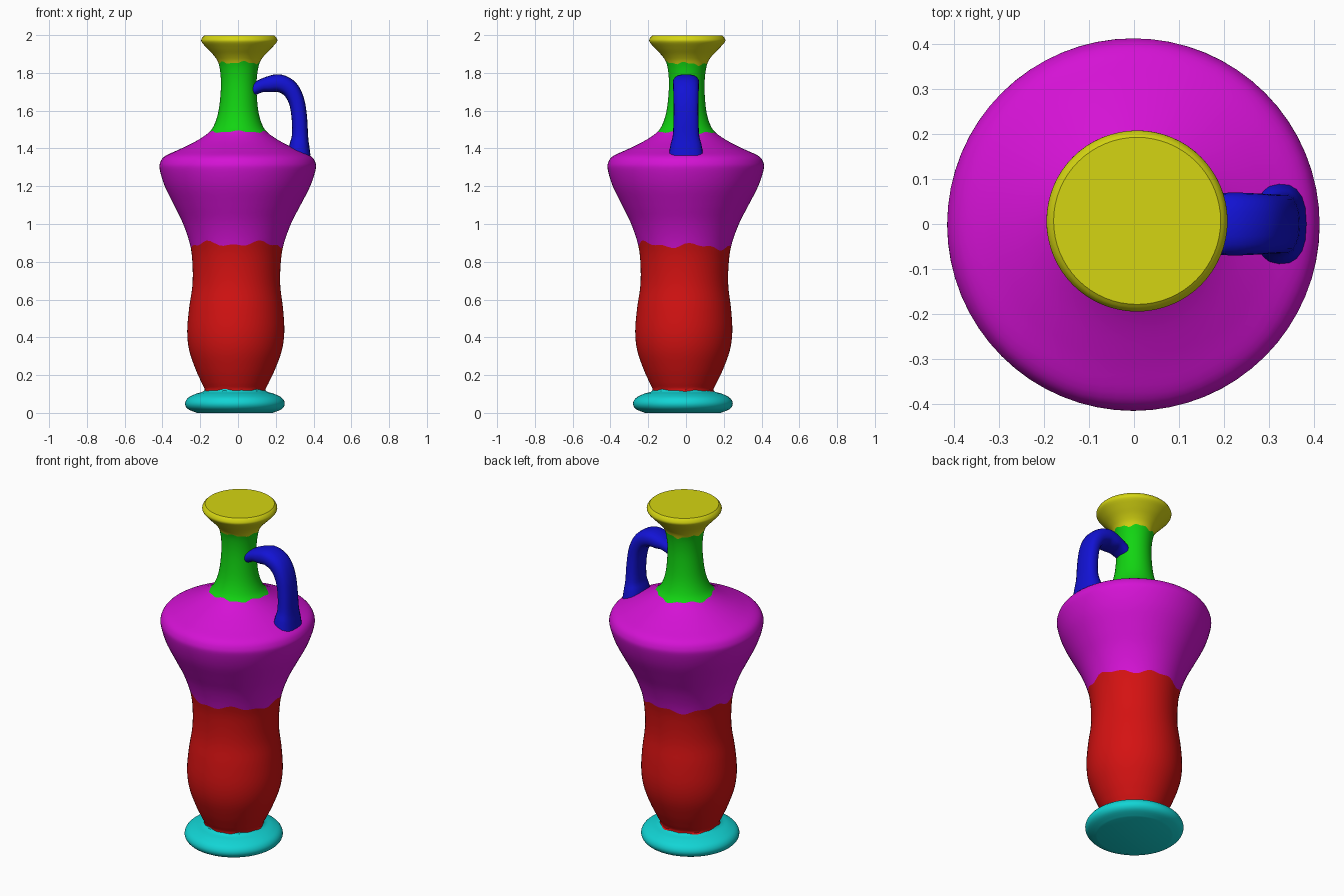
import bpy, bmesh, math
from mathutils import Vector

cube = bpy.data.objects.get("Cube")
if cube:
    bpy.data.objects.remove(cube, do_unlink=True)

HI, LO = 0.66, 0.006
SEGMENTS = 64


def material(name, r, g, b):
    mat = bpy.data.materials.new(name)
    mat.use_nodes = True
    colour = (r, g, b, 1)
    mat.diffuse_color = colour
    bsdf = mat.node_tree.nodes["Principled BSDF"]
    bsdf.inputs["Base Color"].default_value = colour
    bsdf.inputs["Roughness"].default_value = 0.7
    return mat


def finish(name, bm, mat, angle=40):
    bmesh.ops.recalc_face_normals(bm, faces=bm.faces)
    mesh = bpy.data.meshes.new(name)
    bm.to_mesh(mesh)
    bm.free()
    mesh.materials.append(mat)
    obj = bpy.data.objects.new(name, mesh)
    bpy.context.collection.objects.link(obj)
    bpy.ops.object.select_all(action="DESELECT")
    obj.select_set(True)
    bpy.context.view_layer.objects.active = obj
    bpy.ops.object.shade_smooth_by_angle(angle=math.radians(angle))


def spline(points, t):
    """Smooth curve through the points, with t counted in points."""
    last = len(points) - 1
    t = min(max(t, 0), last)
    i = min(int(t), last - 1)
    u = t - i
    a, b, c, d = (Vector(points[min(max(k, 0), last)]) for k in range(i - 1, i + 3))
    return 0.5 * (2 * b + (c - a) * u + (2 * a - 5 * b + 4 * c - d) * u ** 2
                  + (3 * b - a - 3 * c + d) * u ** 3)


def bridge(bm, rings):
    for low, high in zip(rings, rings[1:]):
        n = len(low)
        for i in range(n):
            j = (i + 1) % n
            bm.faces.new((low[i], low[j], high[j], high[i]))


# Outline of the vase as (radius, height), section by section
foot = [(0.20, 0.0), (0.248, 0.02), (0.264, 0.048), (0.25, 0.078), (0.21, 0.1), (0.162, 0.118)]
belly = [(0.178, 0.16), (0.21, 0.23), (0.245, 0.33), (0.257, 0.43), (0.249, 0.55),
         (0.233, 0.67), (0.233, 0.78), (0.246, 0.885)]
shoulder = [(0.285, 1.0), (0.335, 1.1), (0.385, 1.2), (0.412, 1.285), (0.411, 1.325),
            (0.385, 1.36), (0.31, 1.395), (0.22, 1.44), (0.155, 1.485)]
neck = [(0.125, 1.53), (0.105, 1.6), (0.095, 1.7), (0.096, 1.78), (0.108, 1.85)]
mouth = [(0.132, 1.89), (0.17, 1.93), (0.2, 1.965), (0.197, 1.985), (0.186, 1.997)]

sections = [
    ("foot", foot, material("turquoise", LO, HI, HI)),
    ("belly", belly, material("red", HI, LO, LO)),
    ("shoulder", shoulder, material("magenta", HI, LO, HI)),
    ("neck", neck, material("green", LO, HI, LO)),
    ("mouth", mouth, material("yellow", HI, HI, LO)),
]
outline = [p for _, pts, _ in sections for p in pts]


def seam_wave(t, a):
    """Uneven hand-painted border between two colours."""
    if t <= 0 or t >= len(outline) - 1:
        return 0
    return 0.1 * math.sin(5 * a + t) + 0.07 * math.sin(11 * a + 2 * t) - 0.1 * math.sin(a)


def turned_part(name, start, end, mat):
    bm = bmesh.new()
    steps = (end - start) * 4
    rings = []
    for k in range(steps + 1):
        ring = []
        for s in range(SEGMENTS):
            a = math.tau * s / SEGMENTS
            t0 = start + seam_wave(start, a)
            t1 = end + seam_wave(end, a)
            r, z = spline(outline, t0 + (t1 - t0) * k / steps)
            # The vase leans very slightly
            lean = 0.012 * z - 0.017
            ring.append(bm.verts.new((r * math.cos(a) + lean, r * math.sin(a) + lean, z)))
        rings.append(ring)
    bridge(bm, rings)
    # Flat underside and flat closed top
    if start == 0:
        bm.faces.new(rings[0])
    if end == len(outline) - 1:
        bm.faces.new(rings[-1])
    finish(name, bm, mat)


start = 0
count = 0
for name, pts, mat in sections:
    count += len(pts)
    turned_part(name, start, count - 1, mat)
    start = count - 1

# Handle: (x, z, half thickness, half width) along its centre line
path = [(0.06, 1.70, 0.03, 0.05), (0.12, 1.73, 0.034, 0.058), (0.165, 1.74, 0.043, 0.066),
        (0.22, 1.745, 0.047, 0.07), (0.275, 1.715, 0.046, 0.068), (0.31, 1.65, 0.042, 0.066),
        (0.325, 1.56, 0.041, 0.066), (0.328, 1.47, 0.043, 0.07), (0.325, 1.42, 0.052, 0.082),
        (0.322, 1.365, 0.062, 0.092)]
bm = bmesh.new()
rings = []
steps = (len(path) - 1) * 4
for k in range(steps + 1):
    t = k * (len(path) - 1) / steps
    x, z, thick, wide = spline(path, t)
    ahead, behind = spline(path, t + 0.05), spline(path, t - 0.05)
    tangent = Vector((ahead[0] - behind[0], ahead[1] - behind[1])).normalized()
    ring = []
    for s in range(20):
        a = math.tau * s / 20
        # Rounded strap cross-section
        c, w = math.cos(a), math.sin(a)
        out = thick * math.copysign(abs(c) ** 0.8, c)
        side = wide * math.copysign(abs(w) ** 0.8, w)
        ring.append(bm.verts.new((x - tangent[1] * out, side, z + tangent[0] * out)))
    rings.append(ring)
bridge(bm, rings)
bm.faces.new(rings[0])
bm.faces.new(rings[-1])
finish("handle", bm, material("blue", LO, LO, HI), 60)
